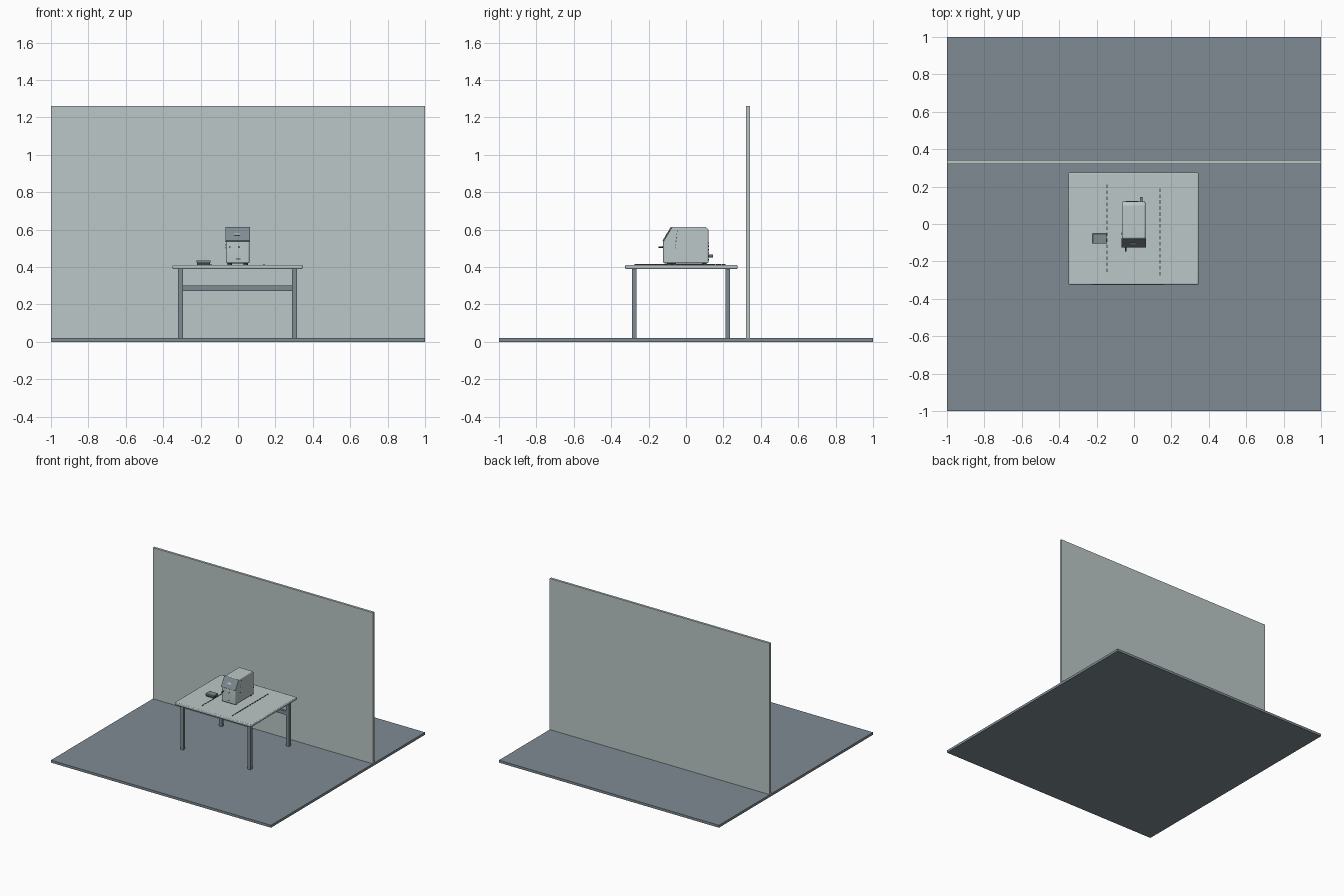
import bpy, bmesh, math
from mathutils import Vector

cube = bpy.data.objects.get("Cube")
if cube:
    bpy.data.objects.remove(cube, do_unlink=True)


def material(name, rgb):
    m = bpy.data.materials.new(name)
    m.use_nodes = True
    m.diffuse_color = (*rgb, 1)
    m.node_tree.nodes["Principled BSDF"].inputs["Base Color"].default_value = (*rgb, 1)
    return m


PALE = material("pale grey", (0.50, 0.57, 0.57))
SLATE = material("slate", (0.21, 0.26, 0.29))
DARK = material("charcoal", (0.05, 0.06, 0.07))


def finish(name, bm, mat, bevel=0, segments=2):
    bmesh.ops.recalc_face_normals(bm, faces=bm.faces)
    me = bpy.data.meshes.new(name)
    bm.to_mesh(me)
    bm.free()
    me.materials.append(mat)
    ob = bpy.data.objects.new(name, me)
    bpy.context.collection.objects.link(ob)
    if bevel:
        mod = ob.modifiers.new("Rounded edges", 'BEVEL')
        mod.width, mod.segments = bevel, segments
        bpy.context.view_layer.objects.active = ob
        ob.select_set(True)
        bpy.ops.object.shade_smooth_by_angle(angle=math.radians(35))
        ob.select_set(False)
    return ob


def add_box(bm, x, y, z):
    """Box between (low, high) pairs."""
    made = bmesh.ops.create_cube(bm, size=1)["verts"]
    for v in made:
        v.co = Vector([(a + b) / 2 + c * (b - a) for (a, b), c in zip((x, y, z), v.co)])


def box(name, x, y, z, mat, bevel=0):
    bm = bmesh.new()
    add_box(bm, x, y, z)
    return finish(name, bm, mat, bevel)


def extrude_profile(name, profile, x0, x1, mat, bevel=0):
    """Side outline in (y, z), drawn out along x."""
    bm = bmesh.new()
    face = bm.faces.new([bm.verts.new((x0, y, z)) for y, z in profile])
    out = bmesh.ops.extrude_face_region(bm, geom=[face])["geom"]
    for v in out:
        if isinstance(v, bmesh.types.BMVert):
            v.co.x = x1
    return finish(name, bm, mat, bevel, 3)


def rod(name, start, end, radius, mat):
    bm = bmesh.new()
    a, b = Vector(start), Vector(end)
    bmesh.ops.create_cone(bm, cap_ends=True, segments=16, radius1=radius,
                          radius2=radius, depth=(b - a).length)
    turn = (b - a).to_track_quat('Z', 'Y')
    for v in bm.verts:
        v.co = turn @ v.co + (a + b) / 2
    return finish(name, bm, mat)


# Room
box("floor", (-1, 1), (-1, 1), (0, 0.02), SLATE)
box("back_wall", (-1, 1), (0.322, 0.341), (0.02, 1.262), PALE)

# Table
box("table_top", (-0.35, 0.345), (-0.325, 0.275), (0.389, 0.412), PALE, 0.006)
for row, y in (("front", -0.277), ("back", 0.224)):
    for side, x in (("right", -0.308), ("left", 0.303)):
        box(f"{row}_{side}_leg", (x - 0.013, x + 0.013),
            (y - 0.012, y + 0.012), (0.02, 0.39), SLATE)
box("back_rail", (-0.296, 0.291), (0.214, 0.234), (0.272, 0.302), SLATE)

# Stitched guide lines lying on the table
for name, x, y_start in (("right_stitches", -0.145, -0.256), ("left_stitches", 0.14, -0.276)):
    bm = bmesh.new()
    for i in range(15):
        y = y_start + i * 0.032
        add_box(bm, (x - 0.003, x + 0.003), (y, y + 0.019), (0.411, 0.416))
    finish(name, bm, DARK)

# Machine housing with a sloping front
extrude_profile("machine_body",
                [(-0.122, 0.42), (0.121, 0.42), (0.121, 0.6), (0.105, 0.614),
                 (-0.077, 0.614), (-0.122, 0.538)], -0.065, 0.061, PALE, 0.008)
for x in (-0.045, 0.041):
    for y in (-0.09, 0.098):
        rod("machine_foot", (x, y, 0.411), (x, y, 0.422), 0.012, DARK)

# Sloping screen panel with a small readout
extrude_profile("screen_panel",
                [(-0.126, 0.54), (-0.081, 0.615), (-0.075, 0.611), (-0.12, 0.536)],
                -0.068, 0.064, SLATE, 0.002)
extrude_profile("screen_readout",
                [(-0.1095, 0.57), (-0.1035, 0.58), (-0.1005, 0.578), (-0.1065, 0.568)],
                -0.02, 0.01, PALE)

# Front controls
rod("front_nozzle", (-0.045, -0.148, 0.507), (-0.045, -0.118, 0.507), 0.004, DARK)
rod("front_button", (0.005, -0.126, 0.507), (0.005, -0.118, 0.507), 0.005, DARK)
box("lower_slot", (-0.01, 0.014), (-0.124, -0.118), (0.441, 0.446), DARK)

# Side vents and rear studs
for side, x in (("right", -0.065), ("left", 0.061)):
    bm = bmesh.new()
    for i in range(6):
        z = 0.498 + i * 0.018
        y = -0.057 + i * 0.002
        add_box(bm, (x - 0.001, x + 0.001), (y - 0.002, y + 0.002), (z, z + 0.008))
    finish(f"{side}_vents", bm, DARK)
bm = bmesh.new()
for i in range(6):
    z = 0.435 + i * 0.018
    add_box(bm, (-0.045, 0.025), (0.119, 0.124), (z, z + 0.007))
finish("rear_vents", bm, DARK)
rod("rear_connector", (0.038, 0.118, 0.459), (0.038, 0.145, 0.459), 0.007, SLATE)

# Small accessory box
box("accessory_base", (-0.218, -0.149), (-0.102, -0.054), (0.411, 0.423), DARK)
box("accessory_lid", (-0.222, -0.146), (-0.105, -0.051), (0.423, 0.436), SLATE, 0.003)
